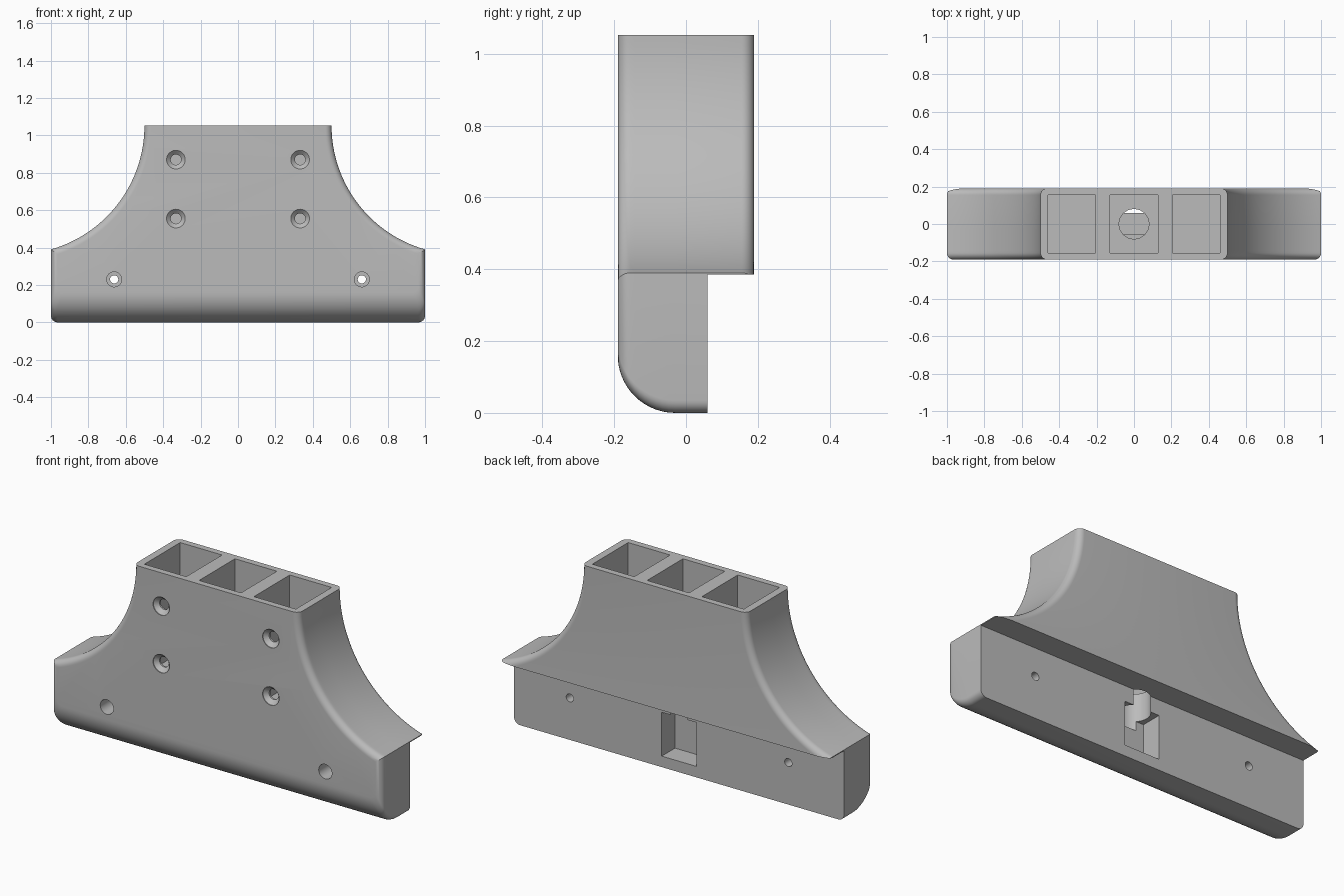
import bpy, bmesh, math
from mathutils import Matrix

if "Cube" in bpy.data.objects:
    bpy.data.objects.remove(bpy.data.objects["Cube"])

HALF, TOP, DEPTH = 1.0, 1.053, 0.19
NECK, SHOULDER = 0.5, 0.39
EDGE, BELLY = 0.035, 0.16
STEP_Y, STEP_Z = 0.06, 0.385
# Radius of the concave flank: vertical at the neck, ending at the shoulder
R = (HALF - NECK) / 2 + (TOP - SHOULDER) ** 2 / (2 * (HALF - NECK))

grey = bpy.data.materials.new("grey plastic")
grey.use_nodes = True
colour = (0.5, 0.5, 0.5, 1)
grey.diffuse_color = colour
grey.node_tree.nodes["Principled BSDF"].inputs["Base Color"].default_value = colour


def make_object(name, bm):
    bmesh.ops.recalc_face_normals(bm, faces=bm.faces)
    mesh = bpy.data.meshes.new(name)
    bm.to_mesh(mesh)
    bm.free()
    ob = bpy.data.objects.new(name, mesh)
    ob.data.materials.append(grey)
    bpy.context.collection.objects.link(ob)
    return ob


def fillet(t, r):
    """Inset of a rounded edge at distance t behind the face."""
    return r - math.sqrt(r * r - (r - t) ** 2) if t < r else 0.0


def outline(side, bottom):
    """Closed outline in x and z, inset at the flanks and raised at the bottom."""
    half = []
    rad = R + side
    end = math.acos((NECK + R - HALF + side) / rad)
    for i in range(33):
        a = end * i / 32
        half.append((NECK + R - rad * math.cos(a), TOP - rad * math.sin(a)))
    for i in range(7):
        a = math.pi / 2 * i / 6
        half.append((HALF - side - EDGE * (1 - math.cos(a)),
                     bottom + EDGE * (1 - math.sin(a))))
    return half + [(-x, z) for x, z in reversed(half)]


# Body: slices lofted from front to back
small = [EDGE * (1 - math.cos(math.pi / 2 * i / 8)) for i in range(9)]
large = [BELLY * (1 - math.cos(math.pi / 2 * i / 14)) for i in range(15)]
front = sorted(small + [t for t in large if t > EDGE])
depths = [-DEPTH + t for t in front] + [DEPTH - t for t in reversed(small)]
bm = bmesh.new()
rings = []
for y in depths:
    t = y + DEPTH
    side = max(fillet(t, EDGE), fillet(DEPTH - y, EDGE))
    rings.append([bm.verts.new((x, y, z)) for x, z in outline(side, fillet(t, BELLY))])
for a, b in zip(rings, rings[1:]):
    for i in range(len(a)):
        j = (i + 1) % len(a)
        bm.faces.new((a[i], a[j], b[j], b[i]))
bm.faces.new(rings[0])
bm.faces.new(rings[-1])
body = make_object("bracket_body", bm)


def cut(bm):
    cutter = make_object("cutter", bm)
    cutter.hide_render = True
    mod = body.modifiers.new("cut", "BOOLEAN")
    mod.operation, mod.solver, mod.object = "DIFFERENCE", "EXACT", cutter
    bpy.context.view_layer.objects.active = body
    bpy.ops.object.modifier_apply(modifier=mod.name)
    bpy.data.objects.remove(cutter)


def cut_box(x0, x1, y0, y1, z0, z1):
    bm = bmesh.new()
    mat = (Matrix.Translation(((x0 + x1) / 2, (y0 + y1) / 2, (z0 + z1) / 2))
           @ Matrix.Diagonal((x1 - x0, y1 - y0, z1 - z0, 1)))
    bmesh.ops.create_cube(bm, size=1, matrix=mat)
    cut(bm)


def cut_turned(matrix, profile):
    """Cut a round hole; profile is (distance along axis, radius)."""
    bm = bmesh.new()
    n = 32
    loops = [[bm.verts.new(matrix @ Matrix.Rotation(math.tau * i / n, 4, "Z")
                           @ Matrix.Translation((r, 0, d)).to_translation())
              for i in range(n)] for d, r in profile]
    for a, b in zip(loops, loops[1:]):
        for i in range(n):
            bm.faces.new((a[i], a[i - 1], b[i - 1], b[i]))
    bm.faces.new(loops[0])
    bm.faces.new(loops[-1])
    cut(bm)


# Step under the rear overhang
cut_box(-1.2, 1.2, STEP_Y, 0.4, -0.2, STEP_Z)

# Three square sockets open at the top
for x in (-0.332, 0, 0.332):
    cut_box(x - 0.127, x + 0.127, -0.155, 0.155, 0.45, 1.3)

# Rear recess and the round duct joining it to the middle socket
cut_box(-0.105, 0.105, -0.055, 0.2, 0.06, 0.3)
cut_turned(Matrix.Translation((0, 0, 0.25)), [(0, 0.08), (0.3, 0.08)])

# Countersunk socket screws and counterbored mounting holes
for s in (-1, 1):
    turn = Matrix.Rotation(-math.pi / 2, 4, "X")
    for z in (0.555, 0.87):
        cut_turned(Matrix.Translation((s * 0.332, -DEPTH, z)) @ turn,
                   [(-0.02, 0.05), (0.004, 0.05), (0.025, 0.028), (0.08, 0.028)])
    cut_turned(Matrix.Translation((s * 0.662, -DEPTH, 0.23)) @ turn,
               [(-0.02, 0.04), (0.12, 0.04), (0.121, 0.022), (0.4, 0.022)])

bpy.ops.object.select_all(action="DESELECT")
body.select_set(True)
bpy.context.view_layer.objects.active = body
bpy.ops.object.shade_smooth_by_angle(angle=math.radians(30))
